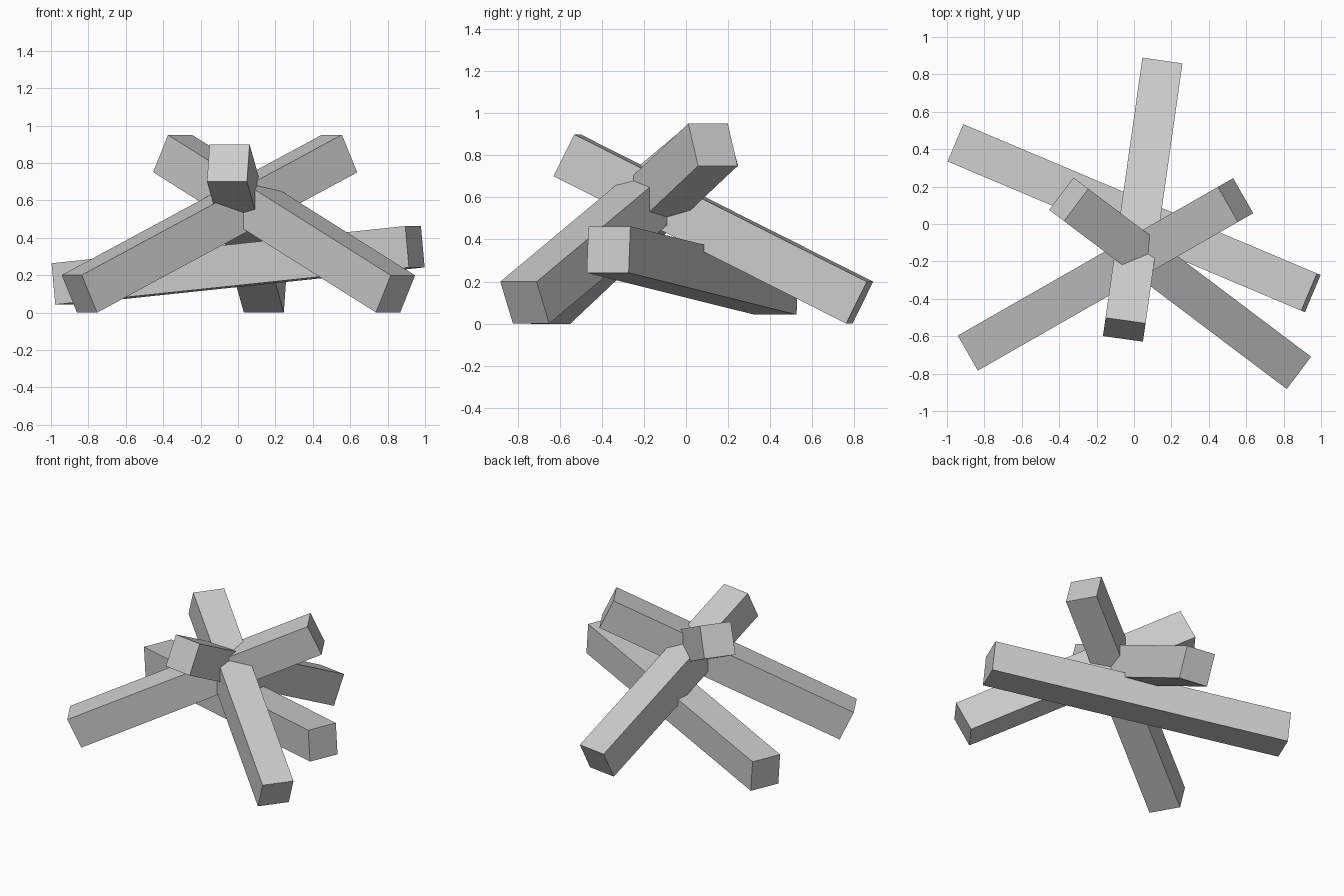
import bpy
from mathutils import Vector, Matrix

if "Cube" in bpy.data.objects:
    bpy.data.objects.remove(bpy.data.objects["Cube"])

W, H = 0.216, 0.222  # beam width and depth


def beam(name, low, high):
    """Square-cut beam between two end centres, sides kept level."""
    low, high = Vector(low), Vector(high)
    along = (high - low).normalized()
    side = Vector((0, 0, 1)).cross(along).normalized()
    up = along.cross(side)
    rot = Matrix((along, side, up)).transposed().to_4x4()
    bpy.ops.mesh.primitive_cube_add(size=1)
    ob = bpy.context.object
    ob.name = name
    size = Matrix.Diagonal(((high - low).length, W, H, 1))
    ob.data.transform(rot @ size)
    ob.location = (low + high) / 2
    return ob


# three crossed legs
beam("back_leg", (0.145, 0.825, 0.10), (-0.052, -0.565, 0.80))
beam("left_leg", (-0.848, -0.667, 0.10), (0.543, 0.128, 0.85))
beam("right_leg", (0.842, -0.766, 0.10), (-0.349, 0.132, 0.85))
# long low beam resting across them
beam("cross_beam", (-0.945, 0.43, 0.153), (0.946, -0.368, 0.352))
